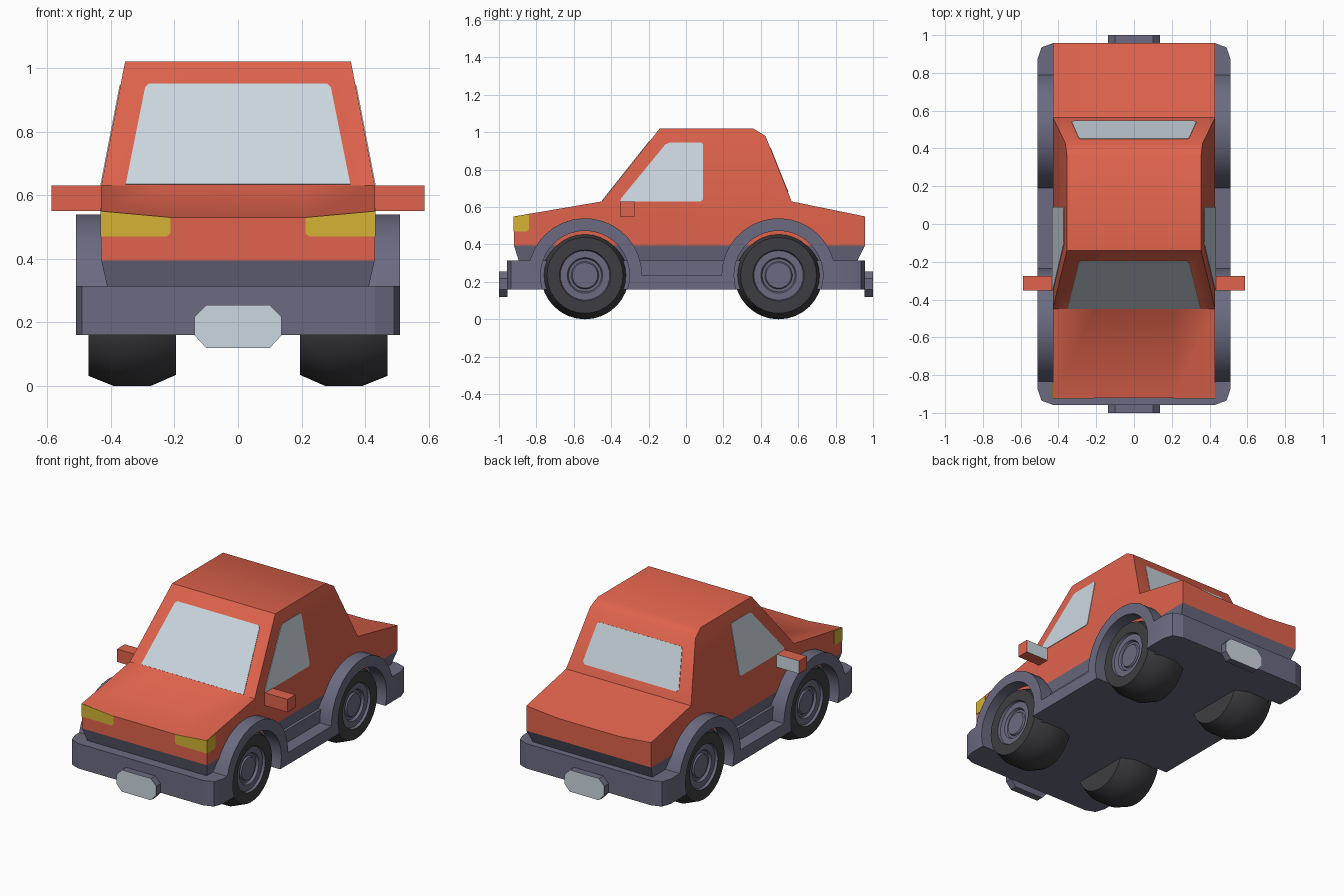
import bpy, bmesh, math
from mathutils import Vector

if "Cube" in bpy.data.objects:
    bpy.data.objects.remove(bpy.data.objects["Cube"])


def material(name, rgb):
    m = bpy.data.materials.new(name)
    m.diffuse_color = (*rgb, 1)
    m.use_nodes = True
    m.node_tree.nodes["Principled BSDF"].inputs["Base Color"].default_value = m.diffuse_color
    return m


ORANGE = material("orange_paint", (0.74, 0.125, 0.072))
GREY = material("slate_trim", (0.145, 0.147, 0.22))
GLASS = material("pale_glass", (0.60, 0.68, 0.74))
YELLOW = material("yellow_lamp", (0.66, 0.45, 0.035))
RUBBER = material("black_rubber", (0.048, 0.048, 0.054))


def finish(name, bm, mats, angle=None):
    bmesh.ops.remove_doubles(bm, verts=bm.verts, dist=1e-5)
    bmesh.ops.recalc_face_normals(bm, faces=bm.faces)
    me = bpy.data.meshes.new(name)
    bm.to_mesh(me)
    bm.free()
    for m in mats:
        me.materials.append(m)
    if angle:
        me.shade_smooth()
        me.set_sharp_from_angle(angle=math.radians(angle))
    ob = bpy.data.objects.new(name, me)
    bpy.context.collection.objects.link(ob)
    return ob


def loft(rings, caps):
    """Bridge matching closed rings; caps lists index groups closed at both ends."""
    bm = bmesh.new()
    vs = [[bm.verts.new(p) for p in ring] for ring in rings]
    n = len(vs[0])
    for a, b in zip(vs, vs[1:]):
        for i in range(n):
            j = (i + 1) % n
            bm.faces.new((a[i], a[j], b[j], b[i]))
    for end in (vs[0], vs[-1]):
        for group in caps:
            bm.faces.new([end[i] for i in group])
    return bm


def plate(name, pts, normal, mat, thick=0.006):
    """Thin painted panel, half sunk into the surface."""
    n = Vector(normal).normalized() * thick / 2
    rings = [[Vector(p) - n for p in pts], [Vector(p) + n for p in pts]]
    return finish(name, loft(rings, [range(len(pts))]), [mat])


def box(name, x, y, z, mats):
    rings = [[(a, y[0], z[0]), (a, y[1], z[0]), (a, y[1], z[1]), (a, y[0], z[1])] for a in x]
    return finish(name, loft(rings, [range(4)]), mats)


def cabin_x(z):
    return 0.43 - max(0, z - 0.63) * 0.075 / 0.39


# Orange body with cabin; front and rear top edges dip in the middle
profile = [(-0.92, 0.395), (-0.92, 0.55), (-0.45, 0.63), (-0.14, 1.02), (0.36, 1.02),
           (0.425, 0.98), (0.565, 0.63), (0.957, 0.55), (0.957, 0.395)]
rings = []
for f in (-1, -0.49, 0.49, 1):
    rings.append([(f * cabin_x(z), y, z - (0.02 if z == 0.55 and abs(f) < 1 else 0))
                  for y, z in profile])
finish("car_body", loft(rings, [(0, 1, 2, 6, 7, 8), (2, 3, 4, 5, 6)]), [ORANGE], 40)

# Tapered grey skirt under the body
rings = [[(-w, f, z), (w, f, z), (w, b, z), (-w, b, z)]
         for w, f, b, z in ((0.408, -0.89, 0.91, 0.30), (0.43, -0.92, 0.957, 0.395))]
finish("skirt", loft(rings, [range(4)]), [GREY])
box("lower_side_core", (-0.41, 0.41), (-0.85, 0.85), (0.165, 0.35), [GREY])

# Floor pan with both bumpers
box("bumper_floor", (-0.43, 0.43), (-0.957, 0.957), (0.16, 0.315), [GREY])

# Fenders: bumper ends, wheel arches and running board in one side profile
AXLES, HUB_Z, R_OUT, R_IN = (-0.54, 0.495), 0.235, 0.305, 0.238


def arch(y, r, z_start, z_end, n=16):
    a0 = math.pi - math.asin((z_start - HUB_Z) / r)
    a1 = math.asin((z_end - HUB_Z) / r)
    return [(y + r * math.cos(a0 + (a1 - a0) * i / n),
             HUB_Z + r * math.sin(a0 + (a1 - a0) * i / n)) for i in range(n + 1)]


side = [(-2, 0.16), (-2, 0.315)]
side += arch(AXLES[0], R_OUT, 0.315, HUB_Z) + arch(AXLES[1], R_OUT, HUB_Z, 0.315)
side += [(2, 0.315), (2, 0.16)]
for y in reversed(AXLES):
    side += arch(y, R_IN, 0.16, 0.16, 24)[::-1]
for s, label in ((-1, "left"), (1, "right")):
    rings = [[(s * x, max(-c, min(c, y)), z) for y, z in side]
             for x, c in ((0.40, 0.957), (0.43, 0.957), (0.49, 0.935), (0.51, 0.875))]
    finish(label + "_fender", loft(rings, [range(len(side))]), [GREY], 20)

# Wheels: lathed tyre with recessed rim and hub cap
lathe = [(0.195, 0.001), (0.195, 0.20), (0.275, 0.235), (0.39, 0.235), (0.47, 0.203),
         (0.47, 0.137), (0.455, 0.132), (0.455, 0.095), (0.44, 0.088), (0.44, 0.074),
         (0.45, 0.068), (0.45, 0.001)]
for s, label in ((-1, "left"), (1, "right")):
    for y, place in zip(AXLES, ("front", "rear")):
        n = 32
        rings = []
        for x, r in lathe:
            rings.append([(s * x, y + r * math.cos(math.tau * i / n),
                           HUB_Z + r * math.sin(math.tau * i / n)) for i in range(n)])
        bm = loft(rings, [range(n)])
        for f in bm.faces:
            c = f.calc_center_median()
            if abs(c.x) > 0.43 and math.hypot(c.y - y, c.z - HUB_Z) < 0.1365:
                f.material_index = 1
        finish(f"{place}_{label}_wheel", bm, [RUBBER, GREY], 25)

# Windshield and rear window, narrowing upward with clipped top corners


def slope_window(name, outline, y0, y1, z1, normal):
    def y_at(z):
        return y0 + (y1 - y0) * (z - 0.63) / (z1 - 0.63)
    pts = [(x, y_at(z), z) for x, z in outline] + [(-x, y_at(z), z) for x, z in outline[::-1]]
    plate(name, pts, normal, GLASS)


slope_window("windshield", [(0.353, 0.633), (0.292, 0.938), (0.28, 0.95)],
             -0.45, -0.14, 1.02, (0, -0.39, 0.31))
slope_window("rear_window", [(0.315, 0.68), (0.33, 0.695), (0.293, 0.905), (0.283, 0.917)],
             0.565, 0.425, 0.98, (0, 0.35, 0.14))

# Side windows, headlamps and mirrors
for s, label in ((-1, "left"), (1, "right")):
    win = [(-0.35, 0.63), (0.08, 0.63), (0.09, 0.64), (0.09, 0.935), (0.08, 0.945),
           (-0.085, 0.945), (-0.11, 0.935), (-0.348, 0.645)]
    plate(label + "_side_window", [(s * cabin_x(z), y, z) for y, z in win],
          (s * 0.39, 0, 0.075), GLASS)

    lamp = [(0.212, 0.48), (0.224, 0.47), (0.432, 0.47), (0.432, 0.55), (0.212, 0.53)]
    plate(label + "_headlamp_front", [(s * x, -0.92, z) for x, z in lamp], (0, -1, 0), YELLOW)
    lamp = [(-0.922, 0.47), (-0.85, 0.47), (-0.84, 0.48), (-0.84, 0.56), (-0.922, 0.549)]
    plate(label + "_headlamp_side", [(s * 0.43, y, z) for y, z in lamp], (s, 0, 0), YELLOW)

    mirror = box(label + "_mirror", (s * 0.40, s * 0.587), (-0.352, -0.275), (0.55, 0.63),
                 [ORANGE, GLASS])
    for f in mirror.data.polygons:
        if f.normal.y > 0.9:
            f.material_index = 1

# Octagonal number plates: grey backing with a pale outer face
octagon = [(-0.137, 0.16), (-0.1, 0.12), (0.1, 0.12), (0.137, 0.16),
           (0.137, 0.217), (0.1, 0.255), (-0.1, 0.255), (-0.137, 0.217)]
for s, label in ((-1, "front"), (1, "rear")):
    bm = loft([[(x, s * y, z) for x, z in octagon] for y in (0.955, 1.0)], [range(8)])
    for f in bm.faces:
        if abs(f.calc_center_median().y) > 0.99:
            f.material_index = 1
    finish(label + "_plate", bm, [GREY, GLASS])
